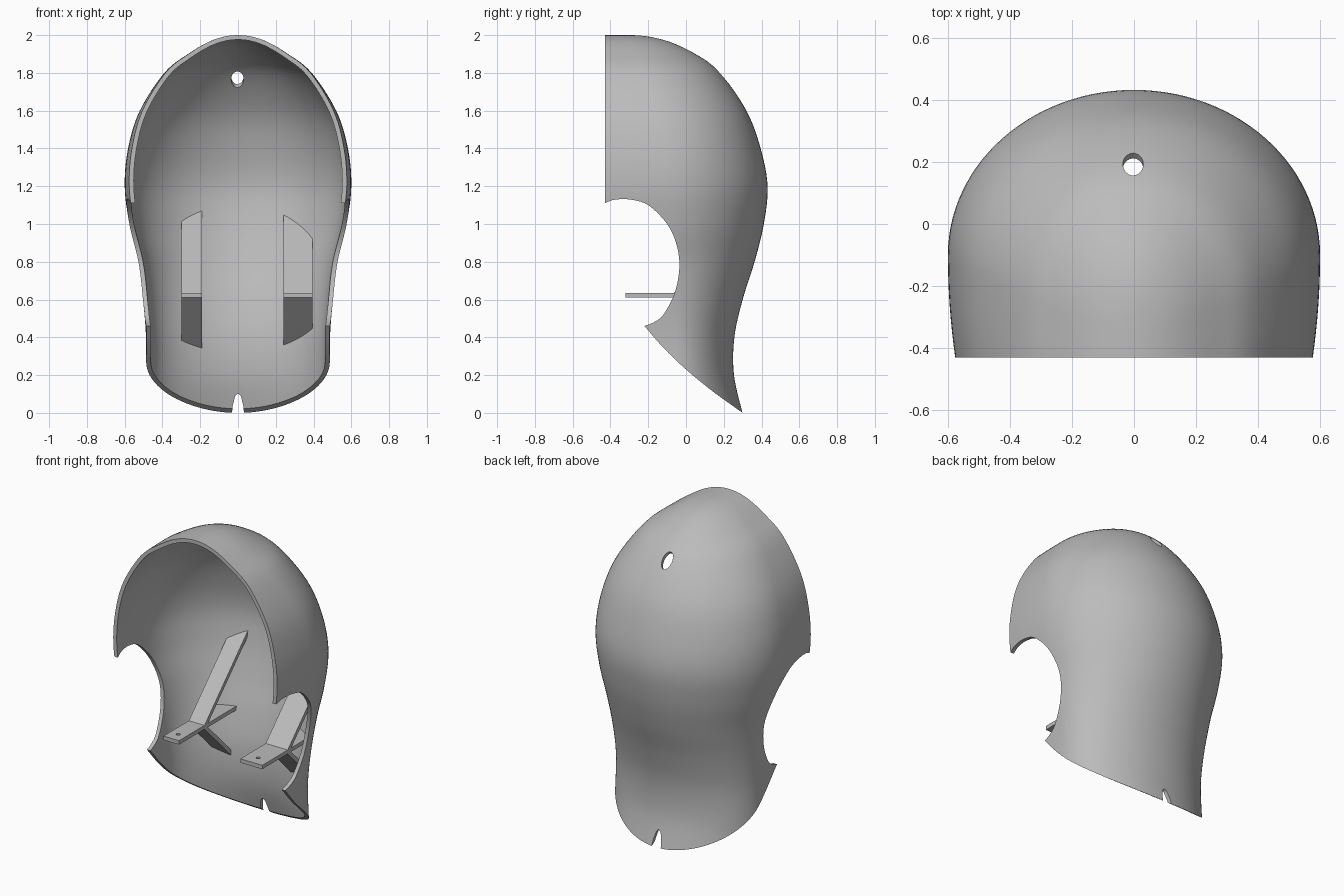
import bpy, bmesh, math
from mathutils import Vector, Matrix
from mathutils.bvhtree import BVHTree

cube = bpy.data.objects.get("Cube")
if cube:
    bpy.data.objects.remove(cube, do_unlink=True)

grey = bpy.data.materials.new("plain_grey")
grey.use_nodes = True
colour = (0.5, 0.5, 0.5, 1)
grey.diffuse_color = colour
grey.node_tree.nodes["Principled BSDF"].inputs["Base Color"].default_value = colour


def make_object(name, bm):
    mesh = bpy.data.meshes.new(name)
    bm.to_mesh(mesh)
    bm.free()
    obj = bpy.data.objects.new(name, mesh)
    bpy.context.collection.objects.link(obj)
    mesh.materials.append(grey)
    return obj


def spline(points, steps, before=None):
    """Smooth curve through the points."""
    p = [Vector(q) for q in points]
    p = [Vector(before) if before else 2 * p[0] - p[1]] + p + [2 * p[-1] - p[-2]]
    out = []
    for a, b, c, d in zip(p, p[1:], p[2:], p[3:]):
        for k in range(steps):
            t = k / steps
            out.append(0.5 * (2 * b + (c - a) * t + (2 * a - 5 * b + 4 * c - d) * t * t
                              + (3 * b - a - 3 * c + d) * t ** 3))
    return out + [p[-2]]


def prism(name, points, shift):
    """Closed solid swept from a flat outline."""
    bm = bmesh.new()
    face = bm.faces.new([bm.verts.new(p) for p in points])
    moved = bmesh.ops.extrude_face_region(bm, geom=[face])["geom"]
    bmesh.ops.translate(bm, vec=shift, verts=[v for v in moved if isinstance(v, bmesh.types.BMVert)])
    bmesh.ops.recalc_face_normals(bm, faces=bm.faces)
    return make_object(name, bm)


def apply_modifier(obj, mod):
    bpy.ops.object.select_all(action='DESELECT')
    bpy.context.view_layer.objects.active = obj
    obj.select_set(True)
    bpy.ops.object.modifier_apply(modifier=mod.name)


def cut(obj, cutter, operation='DIFFERENCE'):
    mod = obj.modifiers.new("cut", 'BOOLEAN')
    mod.operation, mod.solver, mod.object = operation, 'EXACT', cutter
    apply_modifier(obj, mod)
    bpy.data.objects.remove(cutter, do_unlink=True)


def round_cutter(radius, depth, matrix):
    bm = bmesh.new()
    bmesh.ops.create_cone(bm, cap_ends=True, segments=32, radius1=radius, radius2=radius,
                          depth=depth, matrix=matrix)
    return make_object("hole_cutter", bm)


# Shell: U-shaped sections, each given as height, half width, back y, y of widest point
sections = [(2.0, 0, -.3, -.35), (1.975, .13, -.12, -.31), (1.9, .265, .05, -.27),
            (1.8, .39, .18, -.22), (1.6, .52, .32, -.16), (1.4, .582, .395, -.12),
            (1.2, .6, .432, -.1), (1.0, .575, .412, -.09), (.8, .53, .363, -.08),
            (.6, .503, .3, -.07), (.4, .487, .256, -.06), (.2, .487, .254, -.05),
            (0, .487, .3, -.05), (-.1, .487, .33, -.05)]
rows = spline(sections, 6, before=(1.975, -.13, -.48, -.31))
FRONT, STRAIGHT, ARC = -.5, 8, 56

bm = bmesh.new()
grid = []
for z, half, back, mid in rows:
    side = []
    for k in range(STRAIGHT):
        y = FRONT + (mid - FRONT) * k / STRAIGHT
        side.append((half * (1 - .04 * ((mid - y) / .33) ** 2), y))
    arc = [(half * math.cos(math.pi * k / ARC), mid + (back - mid) * math.sin(math.pi * k / ARC))
           for k in range(ARC + 1)]
    outline = side + arc + [(-x, y) for x, y in reversed(side)]
    grid.append([bm.verts.new((x, y, z)) for x, y in outline])
for upper, lower in zip(grid, grid[1:]):
    for j in range(len(upper) - 1):
        bm.faces.new((upper[j], lower[j], lower[j + 1], upper[j + 1]))
bmesh.ops.remove_doubles(bm, verts=bm.verts, dist=1e-5)
bmesh.ops.dissolve_degenerate(bm, edges=bm.edges, dist=1e-5)
shell = make_object("shell", bm)
thick = shell.modifiers.new("thickness", 'SOLIDIFY')
thick.thickness, thick.offset = .024, -1
apply_modifier(shell, thick)

# Inner surface used to find where the brackets end
bm = bmesh.new()
bm.from_mesh(shell.data)
tree = BVHTree.FromBMesh(bm)
bm.free()

# Side outline: straight front, rounded side opening, sloping lower edge
opening = spline([(-.43, 1.11), (-.38, 1.128), (-.3, 1.13), (-.2, 1.1), (-.1, 1.0), (-.05, .89),
                  (-.035, .77), (-.06, .635), (-.12, .52), (-.17, .48), (-.22, .46)], 5)
hem = spline([(-.22, .46), (-.12, .345), (0, .23), (.14, .115), (.3, 0)], 4)
outline = [Vector((-.43, 2.2))] + opening + hem[1:] + [Vector((.6, -.2)), Vector((.6, 2.2))]
cut(shell, prism("outline_cutter", [(-1, y, z) for y, z in outline], (2, 0, 0)), 'INTERSECT')

# Oval hole near the crown
cut(shell, round_cutter(1, 1, Matrix.Translation((-.003, .19, 1.78)) @ Matrix.Rotation(-math.pi / 4, 4, 'X')
                        @ Matrix.Diagonal((.033, .055, .3, 1))))

# Notch in the middle of the lower back edge
half_notch = spline([(.034, -.1), (.03, .02), (.022, .06), (.014, .09), (0, .102)], 4)
notch = half_notch + [Vector((-x, z)) for x, z in reversed(half_notch[:-1])]
cut(shell, prism("notch_cutter", [(x, .05, z) for x, z in notch], (0, .5, 0)))


# Brackets: a flat tab with one brace rising and one falling to the shell
def plate(name, x0, x1, start_a, start_b, direction):
    direction = Vector(direction).normalized()
    bm = bmesh.new()
    rings = []
    steps = 8
    for k in range(steps + 1):
        x = x0 + (x1 - x0) * k / steps
        near = [Vector((x, *s)) for s in (start_a, start_b)]
        far = []
        for p in near:
            hit = tree.ray_cast(p, direction)[0]
            far.append((hit if hit else p + direction * .4) + direction * .006)
        rings.append([bm.verts.new(p) for p in (near[0], far[0], far[1], near[1])])
    for r, s in zip(rings, rings[1:]):
        for j in range(4):
            bm.faces.new((r[j], r[j - 1], s[j - 1], s[j]))
    bm.faces.new(rings[0])
    bm.faces.new(rings[-1])
    bmesh.ops.recalc_face_normals(bm, faces=bm.faces)
    return make_object(name, bm)


LOW, HIGH, ROOT = .61, .635, -.065
for label, x0, x1 in (("right", -.3, -.19), ("left", .24, .395)):
    tab = plate(label + "_bracket_tab", x0, x1, (-.32, HIGH), (-.32, LOW), (0, 1, 0))
    cut(tab, round_cutter(.012, .2, Matrix.Translation(((x0 + x1) / 2, -.25, LOW))))
    plate(label + "_upper_brace", x0, x1, (ROOT, HIGH), (ROOT + .035, HIGH), (0, 1, 1))
    plate(label + "_lower_brace", x0, x1, (ROOT, LOW), (ROOT + .035, LOW), (0, 1, -1))

# Smooth shell with crisp rims
bpy.ops.object.select_all(action='DESELECT')
bpy.context.view_layer.objects.active = shell
shell.select_set(True)
bpy.ops.object.shade_smooth_by_angle(angle=math.radians(35))
